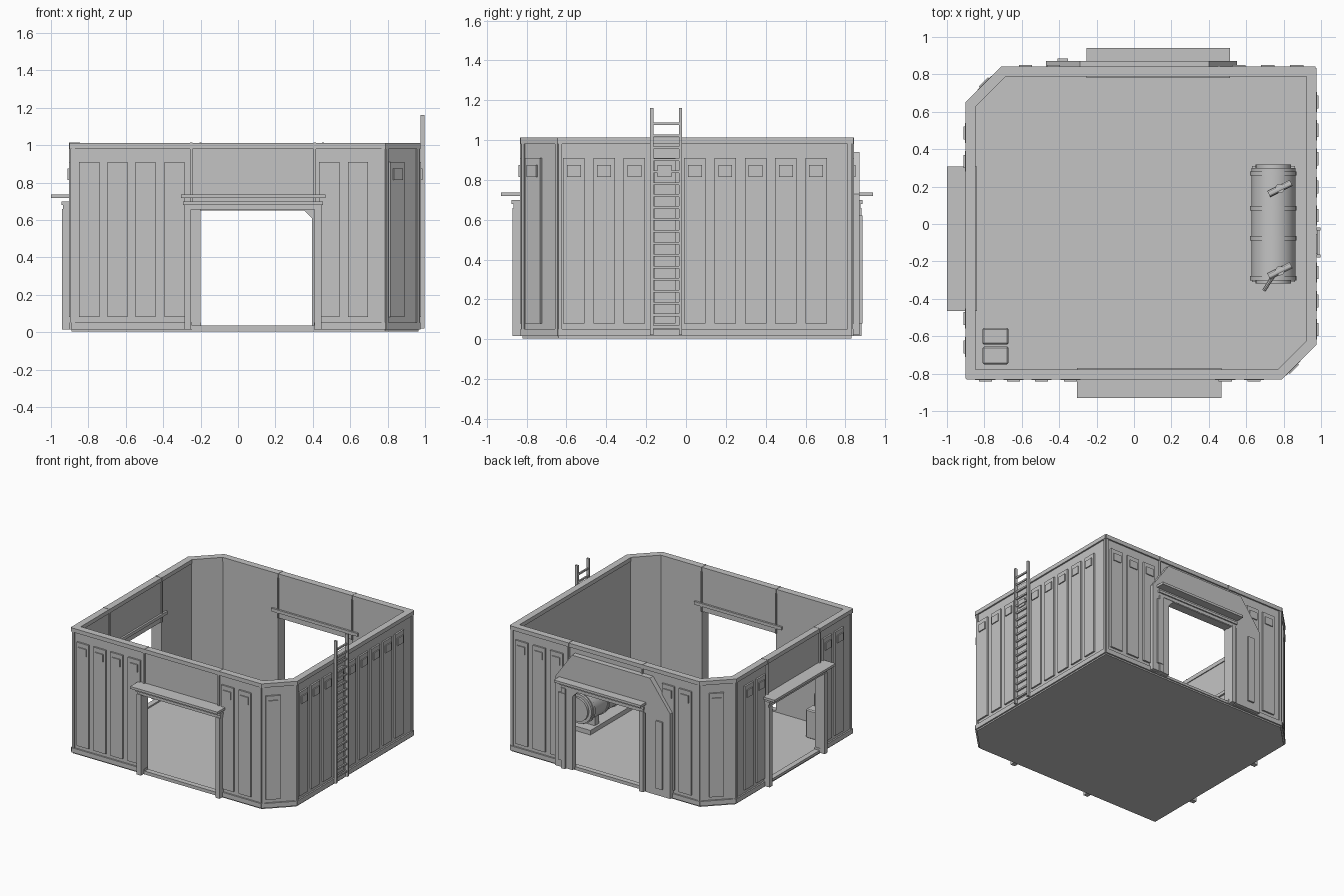
import bpy, bmesh
from math import radians
from mathutils import Vector, Matrix

if "Cube" in bpy.data.objects:
    bpy.data.objects.remove(bpy.data.objects["Cube"], do_unlink=True)

grey = bpy.data.materials.new("plain_grey")
grey.use_nodes = True
grey.diffuse_color = (0.55, 0.55, 0.55, 1)
grey.node_tree.nodes["Principled BSDF"].inputs["Base Color"].default_value = (0.55, 0.55, 0.55, 1)


def finish(name, bm, smooth=False):
    bmesh.ops.recalc_face_normals(bm, faces=bm.faces)
    mesh = bpy.data.meshes.new(name)
    bm.to_mesh(mesh)
    bm.free()
    mesh.materials.append(grey)
    obj = bpy.data.objects.new(name, mesh)
    bpy.context.collection.objects.link(obj)
    if smooth:
        bpy.ops.object.select_all(action='DESELECT')
        obj.select_set(True)
        bpy.context.view_layer.objects.active = obj
        bpy.ops.object.shade_smooth_by_angle(angle=radians(30))
    return obj


def prism(bm, points, offset):
    face = bm.faces.new([bm.verts.new(p) for p in points])
    out = bmesh.ops.extrude_face_region(bm, geom=[face])
    moved = [g for g in out["geom"] if isinstance(g, bmesh.types.BMVert)]
    bmesh.ops.translate(bm, vec=offset, verts=moved)


class Wall:
    """Wall frame: u runs along the wall, d points outward, z is up."""

    def __init__(self, name, a, b):
        self.name = name
        a, b = Vector((*a, 0)), Vector((*b, 0))
        t = b - a
        # long walls use the world axes, corner walls their own centre
        if abs(t.x) < 1e-6:
            self.p, self.t = Vector((a.x, 0, 0)), Vector((0, 1, 0))
        elif abs(t.y) < 1e-6:
            self.p, self.t = Vector((0, a.y, 0)), Vector((1, 0, 0))
        else:
            self.p = (a + b) / 2
            self.t = t.normalized() if t.x > 0 else -t.normalized()
        self.n = Vector((t.y, -t.x, 0)).normalized()
        self.u0, self.u1 = sorted(((a - self.p).dot(self.t), (b - self.p).dot(self.t)))

    def at(self, u, d, z):
        return self.p + self.t * u + self.n * d + Vector((0, 0, z))

    def box(self, bm, u0, u1, d0, d1, z0, z1):
        prism(bm, [self.at(u0, d0, z0), self.at(u1, d0, z0), self.at(u1, d1, z0),
                   self.at(u0, d1, z0)], Vector((0, 0, z1 - z0)))

    def make(self, part, boxes):
        bm = bmesh.new()
        for b in boxes:
            self.box(bm, *b)
        return finish(self.name + "_" + part, bm)


# Floor plan, counter-clockwise
plan = [(-0.89, -0.82), (0.785, -0.82), (0.965, -0.64), (0.965, 0.83), (-0.705, 0.83), (-0.89, 0.645)]
bm = bmesh.new()
prism(bm, [(x, y, 0.004) for x, y in plan], Vector((0, 0, 0.02)))
finish("floor", bm)

names = ["front", "front_left_corner", "left", "back", "back_right_corner", "right"]
walls = {n: Wall(n, plan[i], plan[(i + 1) % 6]) for i, n in enumerate(names)}
doors = {"front": (-0.25, 0.41), "back": (-0.2, 0.455), "right": (-0.41, 0.25)}
panels = {
    "front": [-0.795, -0.645, -0.495, -0.34, 0.488, 0.642],
    "front_left_corner": [-0.045],
    "left": [-0.563 + 0.152 * i for i in range(9)],
    "back": [0.87, 0.715, 0.56, -0.43, -0.58],
    "back_right_corner": [0.01],
    "right": [-0.657, -0.505, 0.335, 0.487],
}
DOOR_TOP = 0.655

for name, w in walls.items():
    u0, u1 = w.u0, w.u1
    door = doors.get(name)
    spans = [(u0, door[0]), (door[1], u1)] if door else [(u0, u1)]

    # Wall slabs with the header above the doorway
    slabs = [(a, b, -0.035, 0, 0.02, 1.0) for a, b in spans]
    if door:
        slabs.append((*door, -0.035, 0, DOOR_TOP, 1.0))
    w.make("wall", slabs)

    # Top rim, base rail and upright seams
    trim = [(u0 - 0.005, u1 + 0.005, -0.042, 0.012, 0.98, 1.012)]
    trim += [(a - 0.003, b + 0.003, -0.035, 0.012, 0.015, 0.052) for a, b in spans]
    trim += [(u0, u0 + 0.018, -0.035, 0.008, 0.02, 1.0), (u1 - 0.018, u1, -0.035, 0.008, 0.02, 1.0)]
    if door:
        trim.append((*door, -0.035, 0.008, 0.015, 0.035))
        for u in door:
            trim.append((u - 0.006, u + 0.006, -0.044, 0.014, DOOR_TOP, 1.014))
    w.make("trim", trim)

    # Raised panels, each with a small vent cover near the top
    raised = []
    for c in panels[name]:
        raised.append((c - 0.054, c + 0.054, 0, 0.013, 0.08, 0.91))
        raised.append((c - 0.035, c + 0.035, 0.013, 0.021, 0.815, 0.875))
    w.make("panels", raised)

    # Awning, lintel, jambs and inner rail
    if door:
        a, b = door
        w.make("awning", [(a - 0.055, b + 0.058, 0, 0.11, 0.718, 0.737)])
        w.make("inner_rail", [(a - 0.055, b + 0.058, -0.05, -0.035, 0.70, 0.725)])
        frame = [(a - 0.037, a, 0, 0.052, 0.015, 0.66), (b, b + 0.037, 0, 0.052, 0.015, 0.66),
                 (a - 0.037, b + 0.04, 0, 0.045, DOOR_TOP, 0.68),
                 (a - 0.045, b + 0.045, 0, 0.055, 0.68, 0.70)]
        w.make("door_frame", frame)

# Chamfered surround around the back doorway
back = walls["back"]
outline = [(-0.47, 0.02), (-0.47, 0.70), (-0.29, 0.94), (0.40, 0.94), (0.55, 0.73), (0.55, 0.02),
           (0.395, 0.02), (0.395, 0.61), (0.355, 0.65), (-0.25, 0.65), (-0.25, 0.02)]
bm = bmesh.new()
prism(bm, [back.at(u, 0, z) for u, z in outline], back.n * 0.042)
finish("back_surround", bm)
back.make("surround_strips", [(c - 0.028, c + 0.028, 0.042, 0.056, 0.08, 0.62) for c in (-0.38, 0.485)])

# Ladder
side = walls["left"]
rungs = [(-0.17, -0.03, 0.014, 0.026, 0.055 + 0.06 * i, 0.068 + 0.06 * i) for i in range(18)]
rails = [(u, u + 0.016, 0.01, 0.033, 0.02, 1.16) for u in (-0.18, -0.036)]
side.make("ladder", rails + rungs)


# Tank and its fittings
def cylinder(bm, start, end, radius, sides=24):
    start, end = Vector(start), Vector(end)
    axis = end - start
    turn = axis.to_track_quat('Z', 'Y').to_matrix().to_4x4()
    bmesh.ops.create_cone(bm, cap_ends=True, segments=sides, radius1=radius, radius2=radius,
                          depth=axis.length, matrix=Matrix.Translation((start + end) / 2) @ turn)


TX, TZ = 0.745, 0.2
bm = bmesh.new()
cylinder(bm, (TX, -0.3, TZ), (TX, 0.3, TZ), 0.118)
for s in (-1, 1):
    cylinder(bm, (TX, s * 0.3, TZ), (TX, s * 0.318, TZ), 0.095)
finish("tank", bm, True)

bm = bmesh.new()
for y in (-0.29, -0.075, 0.085, 0.27):
    cylinder(bm, (TX, y - 0.012, TZ), (TX, y + 0.012, TZ), 0.125)
finish("tank_bands", bm, True)

bm = bmesh.new()
for y in (-0.25, 0.19):
    cylinder(bm, (0.78, y, 0.29), (0.78, y, 0.35), 0.025, 12)
    cylinder(bm, (0.72, y - 0.03, 0.335), (0.84, y + 0.03, 0.335), 0.018, 12)
cylinder(bm, (0.75, -0.27, 0.335), (0.695, -0.355, 0.31), 0.01, 8)
finish("tank_valves", bm, True)


def block(bm, x0, x1, y0, y1, z0, z1):
    prism(bm, [(x0, y0, z0), (x1, y0, z0), (x1, y1, z0), (x0, y1, z0)], Vector((0, 0, z1 - z0)))


bm = bmesh.new()
block(bm, 0.63, 0.86, -0.31, 0.31, 0.02, 0.06)
for y in (-0.2, 0.2):
    block(bm, 0.65, 0.84, y - 0.025, y + 0.025, 0.06, 0.13)
finish("tank_stand", bm)

# Storage boxes in the front corner
for label, y0, y1, h in (("tall", -0.75, -0.655, 0.34), ("short", -0.645, -0.555, 0.25)):
    bm = bmesh.new()
    block(bm, -0.81, -0.67, y0, y1, 0.02, h)
    bmesh.ops.bevel(bm, geom=bm.edges[:], offset=0.008, segments=1, affect='EDGES')
    finish(label + "_storage_box", bm)
